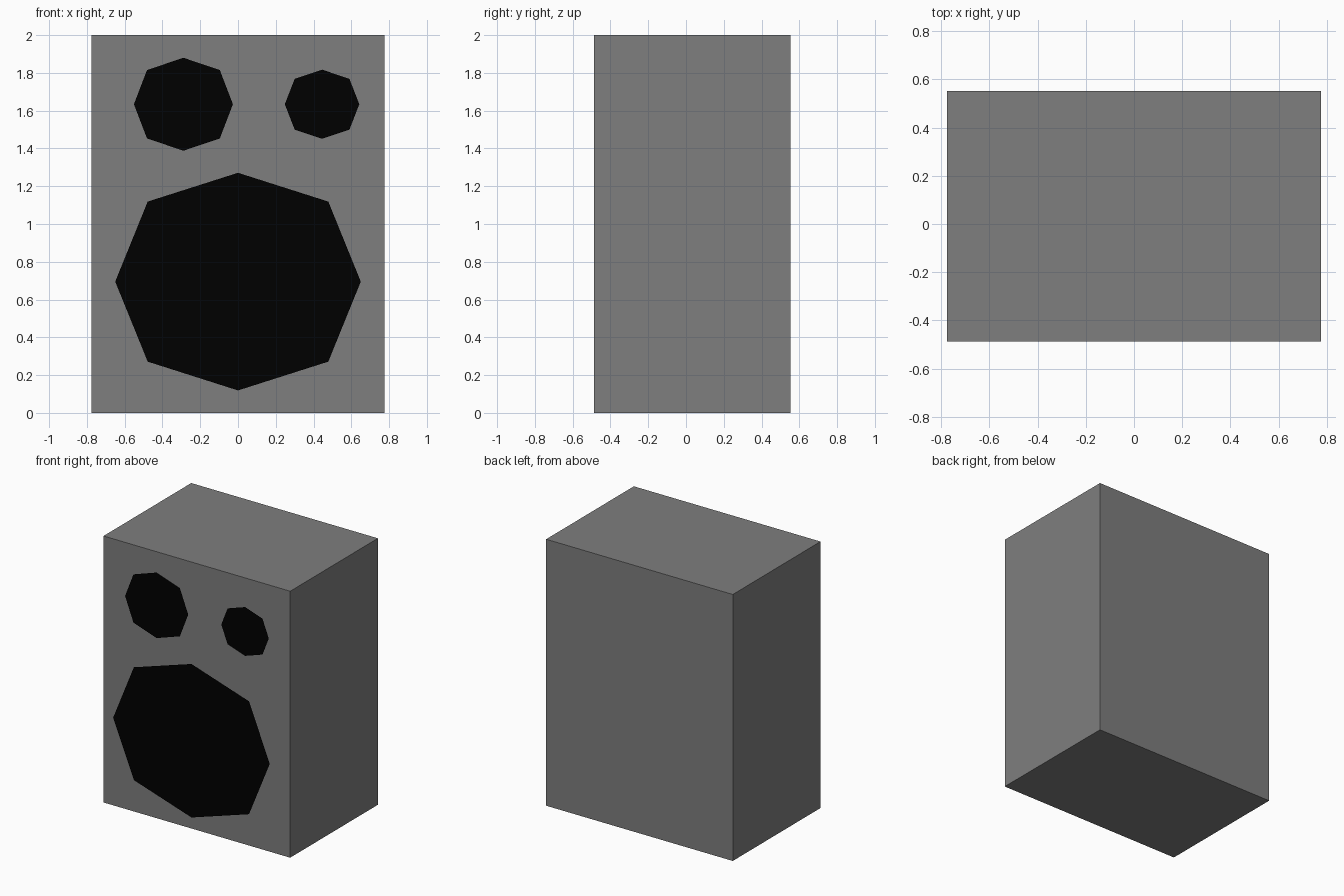
import bpy, bmesh
from math import cos, sin, pi

if "Cube" in bpy.data.objects:
    bpy.data.objects.remove(bpy.data.objects["Cube"])

FRONT, BACK, FACE_Y = -0.488, 0.552, -0.552


def make_object(name, bm, mat):
    mesh = bpy.data.meshes.new(name)
    bm.to_mesh(mesh)
    bm.free()
    mesh.materials.append(mat)
    obj = bpy.data.objects.new(name, mesh)
    bpy.context.collection.objects.link(obj)


def make_material(name, value):
    mat = bpy.data.materials.new(name)
    mat.diffuse_color = (value, value, value, 1)
    mat.use_nodes = True
    mat.node_tree.nodes["Principled BSDF"].inputs["Base Color"].default_value = mat.diffuse_color
    return mat


grey = make_material("cabinet_grey", 0.21)
black = make_material("cone_black", 0.0)


def speaker_disc(name, x, z, rx, rz):
    """Flat eight-sided disc facing forward, with fuller diagonal corners."""
    bm = bmesh.new()
    verts = []
    for i in range(8):
        a = i * pi / 4
        k = 1.04 if i % 2 else 1.0
        verts.append(bm.verts.new((x + k * rx * cos(a), FACE_Y, z + k * rz * sin(a))))
    bm.faces.new(verts)
    make_object(name, bm, black)


# Cabinet
bm = bmesh.new()
bmesh.ops.create_cube(bm, size=1)
bmesh.ops.scale(bm, vec=(1.55, BACK - FRONT, 2), verts=bm.verts)
bmesh.ops.translate(bm, vec=(0, (FRONT + BACK) / 2, 1), verts=bm.verts)
make_object("cabinet", bm, grey)

# Speaker discs, floating just ahead of the cabinet
speaker_disc("woofer", 0, 0.695, 0.65, 0.576)
speaker_disc("midrange", -0.289, 1.634, 0.262, 0.246)
speaker_disc("tweeter", 0.445, 1.634, 0.197, 0.183)
